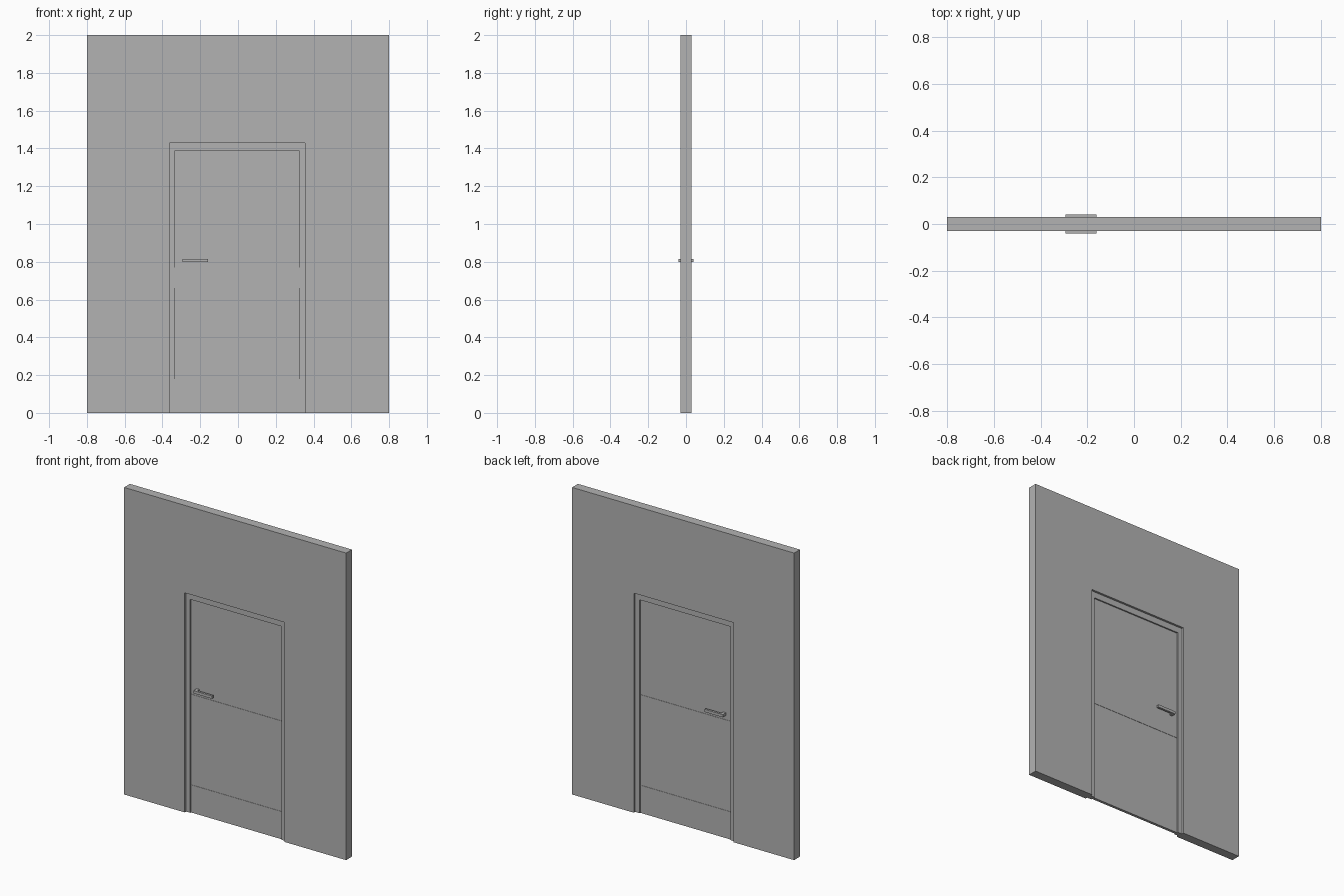
import bpy
import bmesh

old = bpy.data.objects.get("Cube")
if old:
    bpy.data.objects.remove(old, do_unlink=True)

grey = bpy.data.materials.new("plain grey")
grey.use_nodes = True
colour = (0.45, 0.45, 0.45, 1)
grey.diffuse_color = colour
grey.node_tree.nodes["Principled BSDF"].inputs["Base Color"].default_value = colour


def extrude(name, outline, axis, start, end):
    """Extrude a closed flat outline along y (x, z points) or z (x, y points)."""
    bm = bmesh.new()
    place = (lambda u, v: (u, start, v)) if axis == "y" else (lambda u, v: (u, v, start))
    face = bm.faces.new([bm.verts.new(place(u, v)) for u, v in outline])
    moved = bmesh.ops.extrude_face_region(bm, geom=[face], use_keep_orig=True)
    shift = (0, end - start, 0) if axis == "y" else (0, 0, end - start)
    verts = [g for g in moved["geom"] if isinstance(g, bmesh.types.BMVert)]
    bmesh.ops.translate(bm, verts=verts, vec=shift)
    bmesh.ops.recalc_face_normals(bm, faces=bm.faces)
    mesh = bpy.data.meshes.new(name)
    bm.to_mesh(mesh)
    bm.free()
    mesh.materials.append(grey)
    obj = bpy.data.objects.new(name, mesh)
    bpy.context.collection.objects.link(obj)
    return obj


def arch(name, outer, inner, half_depth):
    """Slab with a doorway open at the floor; sizes are (left, right, top)."""
    a, b, top = outer
    c, d, head = inner
    points = [(a, 0), (a, top), (b, top), (b, 0), (d, 0), (d, head), (c, head), (c, 0)]
    return extrude(name, points, "y", -half_depth, half_depth)


def slab(name, x0, x1, z0, z1, half_depth):
    points = [(x0, z0), (x1, z0), (x1, z1), (x0, z1)]
    return extrude(name, points, "y", -half_depth, half_depth)


# Wall with doorway, and the frame set back inside it
opening = (-0.363, 0.355, 1.43)
leaf = (-0.333, 0.323, 1.39)
arch("wall", (-0.8, 0.8, 2), opening, 0.03)
arch("door_frame", opening, leaf, 0.016)

# Door leaf with slightly raised rails on both faces
left, right, top = leaf
slab("door_leaf", left, right, 0, top, 0.007)
for name, z0, z1 in (("middle_rail", 0.66, 0.77), ("bottom_rail", 0, 0.18)):
    slab(name, left, right, z0, z1, 0.009)

# Lever handles: a post out of the leaf and a bar turned along it
for name, side in (("front_handle", -1), ("back_handle", 1)):
    lever = [(-0.293, 0.006), (-0.293, 0.04), (-0.16, 0.04),
             (-0.16, 0.026), (-0.273, 0.026), (-0.273, 0.006)]
    extrude(name, [(x, y * side) for x, y in lever], "z", 0.798, 0.816)
